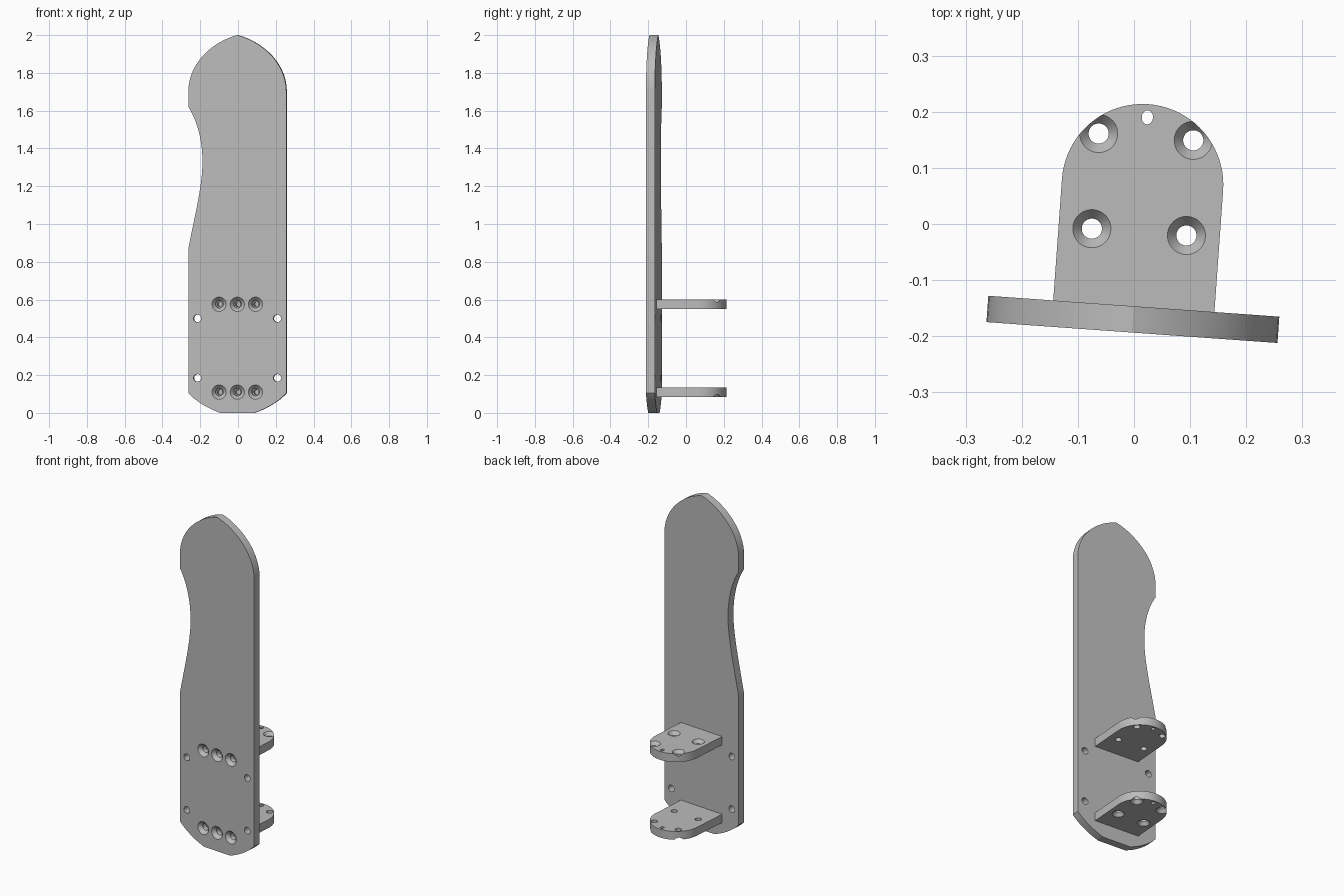
import bpy, bmesh, math
from mathutils import Vector, Matrix
from mathutils.geometry import interpolate_bezier

if "Cube" in bpy.data.objects:
    bpy.data.objects.remove(bpy.data.objects["Cube"], do_unlink=True)

TURN = math.radians(-4.1)
PLACE = Vector((-0.002, -0.17, 0))
HALF_T = 0.0235
UP, DOWN, BACK = Vector((0, 0, 1)), Vector((0, 0, -1)), Vector((0, 1, 0))

grey = bpy.data.materials.new("plain_grey")
grey.use_nodes = True
grey.diffuse_color = (0.5, 0.5, 0.5, 1)
grey.node_tree.nodes["Principled BSDF"].inputs["Base Color"].default_value = (0.5, 0.5, 0.5, 1)


def make_object(name, bm):
    bmesh.ops.recalc_face_normals(bm, faces=bm.faces)
    mesh = bpy.data.meshes.new(name)
    bm.to_mesh(mesh)
    bm.free()
    mesh.materials.append(grey)
    obj = bpy.data.objects.new(name, mesh)
    bpy.context.collection.objects.link(obj)
    return obj


def slab(points, push):
    """Flat outline extruded along a vector."""
    bm = bmesh.new()
    face = bm.faces.new([bm.verts.new(p) for p in points])
    ext = bmesh.ops.extrude_face_region(bm, geom=[face])
    bmesh.ops.translate(bm, vec=push, verts=[v for v in ext["geom"] if isinstance(v, bmesh.types.BMVert)])
    return bm


def add_drill(bm, start, direction, profile, stretch=1.0):
    """Closed turned solid from (radius, depth) steps."""
    turn = direction.to_track_quat('Z', 'Y').to_matrix().to_4x4()
    rings = []
    for r, d in profile:
        m = Matrix.Translation(start) @ turn @ Matrix.Translation((0, 0, d)) @ Matrix.Diagonal((1, stretch, 1, 1))
        rings.append(bmesh.ops.create_circle(bm, segments=32, radius=r, matrix=m)["verts"])
    bm.faces.new(rings[0])
    bm.faces.new(rings[-1])
    for a, b in zip(rings, rings[1:]):
        for i in range(len(a)):
            j = (i + 1) % len(a)
            bm.faces.new((a[i], a[j], b[j], b[i]))


def drill_and_finish(obj, drills):
    cutter = make_object("drill_cutter", drills)
    cutter.hide_render = True
    mod = obj.modifiers.new("holes", 'BOOLEAN')
    mod.operation, mod.solver, mod.object = 'DIFFERENCE', 'EXACT', cutter
    bpy.ops.object.select_all(action='DESELECT')
    obj.select_set(True)
    bpy.context.view_layer.objects.active = obj
    bpy.ops.object.modifier_apply(modifier=mod.name)
    bpy.data.objects.remove(cutter, do_unlink=True)
    bpy.ops.object.shade_smooth_by_angle(angle=math.radians(30))
    obj.location, obj.rotation_euler = PLACE, (0, 0, TURN)


# Back plate outline: rounded top, hollow on one side, clipped bottom corners
W = 0.26
curves = [
    [(0.09, 0), (0.15, 0.02), (0.22, 0.06), (W, 0.105)],
    [(W, 1.70), (W, 1.86), (0.12, 1.97), (0, 2)],
    [(0, 2), (-0.12, 1.97), (-W, 1.86), (-W, 1.70)],
    [(-W, 1.62), (-0.215, 1.55), (-0.185, 1.45), (-0.185, 1.33)],
    [(-0.185, 1.33), (-0.185, 1.20), (-0.225, 1.05), (-W, 0.87)],
    [(-W, 0.105), (-0.22, 0.06), (-0.15, 0.02), (-0.09, 0)],
]
outline = []
for c in curves:
    for p in interpolate_bezier(*[Vector((x, -HALF_T, z)) for x, z in c], 16):
        if not outline or (p - outline[-1]).length > 1e-5:
            outline.append(p)
plate = make_object("tall_plate", slab(outline, BACK * 2 * HALF_T))

# Plate holes: two countersunk rows and four plain corner holes
SHELF_Z = {"lower_shelf": 0.11, "upper_shelf": 0.575}
SCREW_X = (-0.0965, 0, 0.0965)
drills = bmesh.new()
for z in SHELF_Z.values():
    for x in SCREW_X:
        add_drill(drills, Vector((x, -HALF_T, z)), BACK, [(0.04, -0.002), (0.038, 0), (0.02, 0.02), (0.02, 0.06)])
for z in (0.185, 0.5):
    for x in (-0.212, 0.212):
        add_drill(drills, Vector((x, -HALF_T, z)), BACK, [(0.02, -0.01), (0.02, 0.06)])
drill_and_finish(plate, drills)

# Round-ended shelves, countersunk on their outward faces
R, ARC_Y, THICK = 0.144, 0.2405, 0.05
for name, z in SHELF_Z.items():
    bottom = z - THICK / 2
    pts = [Vector((-R, HALF_T, bottom)), Vector((R, HALF_T, bottom))]
    for i in range(41):
        a = math.pi * i / 40
        pts.append(Vector((R * math.cos(a), ARC_Y + R * math.sin(a), bottom)))
    shelf = make_object(name, slab(pts, UP * THICK))
    out = UP if name == "upper_shelf" else DOWN
    face = z + out.z * THICK / 2
    drills = bmesh.new()
    for x in (-0.0845, 0.0845):
        for y in (0.156, 0.326):
            add_drill(drills, Vector((x, y, face)), -out, [(0.036, -0.002), (0.034, 0), (0.018, 0.02), (0.018, 0.06)])
    # small tip hole and blind screw pilots
    add_drill(drills, Vector((0, 0.361, face)), -out, [(0.01, -0.01), (0.01, 0.06)], 1.25)
    for x in SCREW_X:
        add_drill(drills, Vector((x, HALF_T, z)), BACK, [(0.013, -0.01), (0.013, 0.08)])
    drill_and_finish(shelf, drills)
